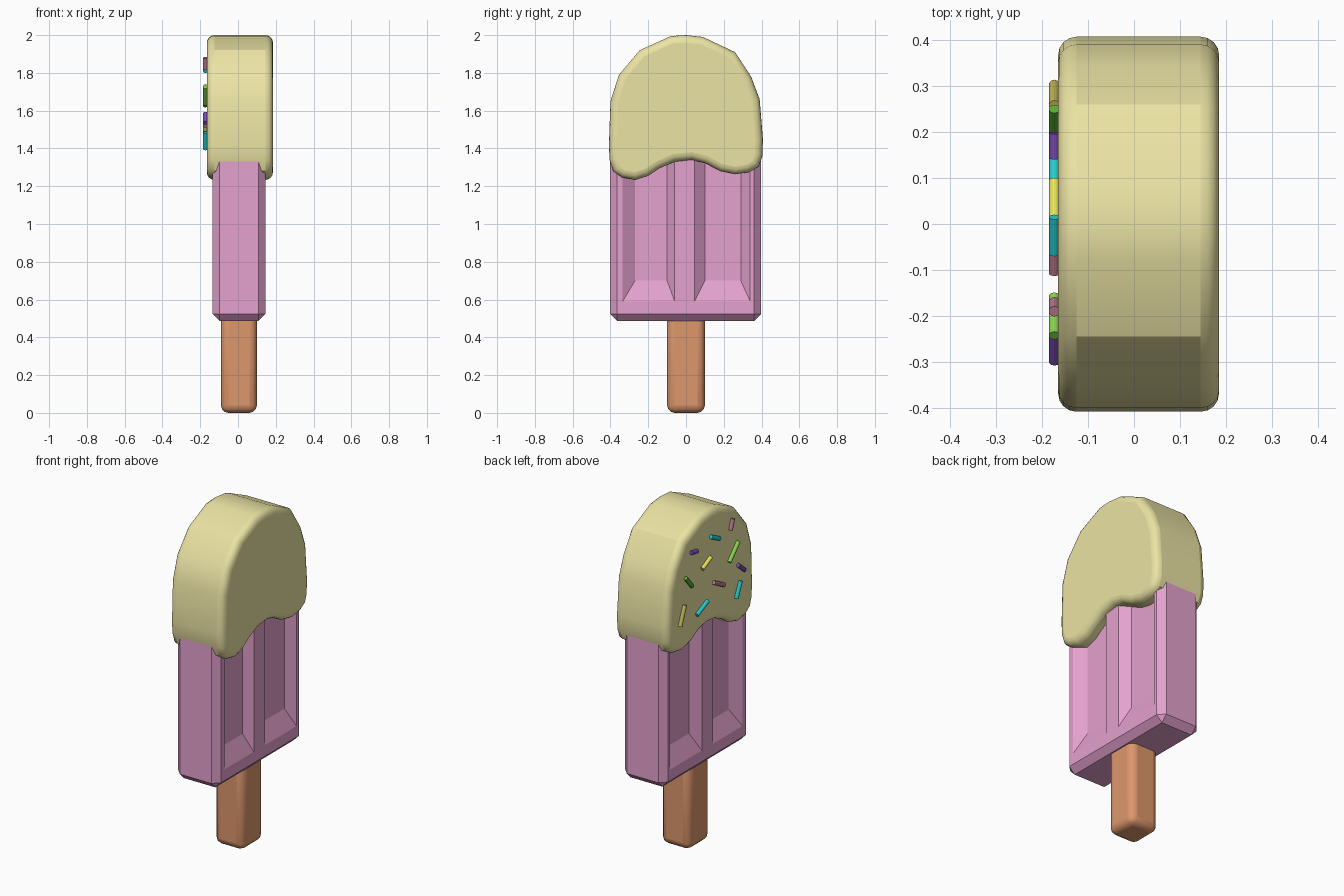
import bpy, bmesh
from math import atan2, hypot, pi
from mathutils import Matrix, Vector

if "Cube" in bpy.data.objects:
    bpy.data.objects.remove(bpy.data.objects["Cube"])


def material(name, rgb):
    m = bpy.data.materials.new(name)
    m.diffuse_color = (*rgb, 1)
    m.use_nodes = True
    m.node_tree.nodes["Principled BSDF"].inputs["Base Color"].default_value = m.diffuse_color
    return m


def finish(name, bm, mat=None):
    bmesh.ops.recalc_face_normals(bm, faces=bm.faces[:])
    me = bpy.data.meshes.new(name)
    bm.to_mesh(me)
    bm.free()
    ob = bpy.data.objects.new(name, me)
    bpy.context.collection.objects.link(ob)
    if mat:
        me.materials.append(mat)
    return ob


def box(lo, hi):
    bm = bmesh.new()
    bmesh.ops.create_cube(bm, size=1)
    lo, hi = Vector(lo), Vector(hi)
    for v in bm.verts:
        v.co = Vector([lo[i] + (v.co[i] + 0.5) * (hi[i] - lo[i]) for i in range(3)])
    return bm


def bevel(ob, width, segments, angle=0.8):
    b = ob.modifiers.new("bevel", 'BEVEL')
    b.width, b.segments = width, segments
    b.limit_method, b.angle_limit = 'ANGLE', angle
    b.use_clamp_overlap = False


def smooth(ob, angle):
    bpy.ops.object.select_all(action='DESELECT')
    ob.select_set(True)
    bpy.context.view_layer.objects.active = ob
    bpy.ops.object.shade_smooth_by_angle(angle=angle)


# Wooden stick with rounded edges
stick = finish("stick", box((-0.09, -0.1, 0), (0.1, 0.1, 0.6)), material("wood", (0.72, 0.31, 0.15)))
bevel(stick, 0.04, 3)
smooth(stick, 0.6)

# Chamfered ice bar
ice = finish("ice_bar", box((-0.135, -0.402, 0.487), (0.145, 0.398, 1.5)), material("pink_ice", (0.78, 0.36, 0.62)))
bevel(ice, 0.037, 1)

# Two tapered grooves cut in each broad face
for side, face_x in ((1, 0.145), (-1, -0.135)):
    for y0, y1, in0, in1 in ((-0.335, -0.06, -0.27, -0.1), (0.045, 0.34, 0.1, 0.29)):
        bm = bmesh.new()
        rings = []
        for t in (-0.2, 1):          # start slightly outside the face
            a, b = y0 + (in0 - y0) * t, y1 + (in1 - y1) * t
            z, x = 0.59 + 0.11 * t, face_x - side * 0.045 * t
            rings.append([bm.verts.new((x, y, h)) for y, h in ((a, z), (b, z), (b, 1.7), (a, 1.7))])
        bm.faces.new(rings[0])
        bm.faces.new(rings[1][::-1])
        for i in range(4):
            j = (i + 1) % 4
            bm.faces.new((rings[0][i], rings[1][i], rings[1][j], rings[0][j]))
        cutter = finish("groove_cutter", bm)
        cutter.hide_render = True
        cutter.hide_set(True)
        cut = ice.modifiers.new("groove", 'BOOLEAN')
        cut.object, cut.operation, cut.solver = cutter, 'DIFFERENCE', 'EXACT'

# Dripping coating: y-z outline extruded through the bar
outline = [(-0.408, 1.42), (-0.405, 1.34), (-0.385, 1.28), (-0.34, 1.247), (-0.27, 1.233),
           (-0.2, 1.255), (-0.14, 1.295), (-0.06, 1.33), (0.03, 1.34), (0.1, 1.322),
           (0.18, 1.28), (0.26, 1.263), (0.335, 1.275), (0.385, 1.305), (0.405, 1.36),
           (0.407, 1.45), (0.39, 1.66), (0.345, 1.78), (0.26, 1.91), (0.09, 1.99), (0, 2.0),
           (-0.08, 1.995), (-0.245, 1.92), (-0.355, 1.79), (-0.4, 1.65)]
bm = bmesh.new()
face = bm.faces.new([bm.verts.new((-0.165, y, z)) for y, z in outline])
ext = bmesh.ops.extrude_face_region(bm, geom=[face])
bmesh.ops.translate(bm, vec=(0.35, 0, 0), verts=[v for v in ext["geom"] if isinstance(v, bmesh.types.BMVert)])
coat = finish("coating", bm, material("cream", (0.83, 0.77, 0.37)))
bevel(coat, 0.04, 4, 1.2)
smooth(coat, 0.42)

# Sprinkles on the -x face: colour, centre y, z, and direction dy, dz
colours = {k: material(k, c) for k, c in {
    "rose": (0.5, 0.2, 0.27), "teal": (0.02, 0.6, 0.62), "purple": (0.2, 0.07, 0.45),
    "lime": (0.25, 0.65, 0.08), "green": (0.1, 0.42, 0.03), "yellow": (0.8, 0.75, 0.1),
    "ochre": (0.55, 0.48, 0.1)}.items()}
sprinkles = [("rose", -0.18, 1.85, -0.02, 0.06), ("teal", -0.025, 1.83, -0.08, -0.04),
             ("purple", 0.17, 1.82, -0.055, -0.01), ("lime", -0.2, 1.68, -0.085, 0.09),
             ("yellow", 0.055, 1.71, -0.08, 0.04), ("green", 0.22, 1.66, -0.06, -0.07),
             ("purple", -0.27, 1.56, -0.06, -0.05), ("rose", -0.06, 1.545, -0.095, -0.05),
             ("teal", -0.243, 1.44, -0.04, 0.09), ("teal", 0.095, 1.46, -0.1, 0.045),
             ("ochre", 0.28, 1.485, -0.045, 0.11)]
for colour, y, z, dy, dz in sprinkles:
    bm = bmesh.new()
    bmesh.ops.create_cone(bm, cap_ends=True, segments=10, radius1=0.012, radius2=0.012, depth=hypot(dy, dz),
                          matrix=Matrix.Translation((-0.173, y, z)) @ Matrix.Rotation(atan2(dz, dy) - pi / 2, 4, 'X'))
    smooth(finish("sprinkle", bm, colours[colour]), 0.7)
